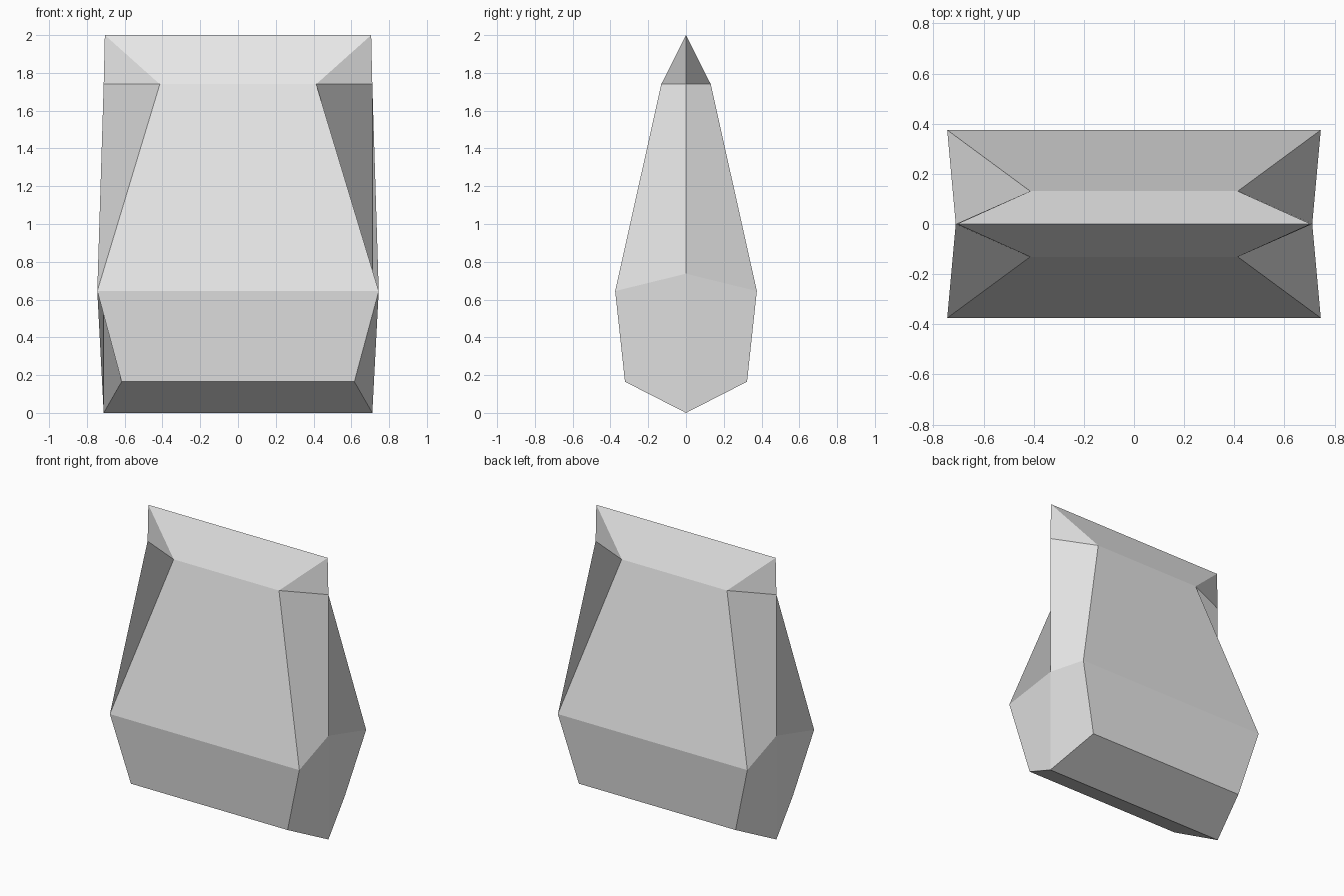
import bpy
import bmesh

cube = bpy.data.objects.get("Cube")
if cube:
    bpy.data.objects.remove(cube, do_unlink=True)

# One plain grey material
GREY = (0.8, 0.8, 0.8, 1.0)
mat = bpy.data.materials.new("plain_grey")
mat.use_nodes = True
mat.diffuse_color = GREY
mat.node_tree.nodes["Principled BSDF"].inputs["Base Color"].default_value = GREY

# Corner points for one quarter, as (x, y, z)
POINTS = {
    "ridge": (0.705, 0, 2.0),
    "notch_top": (0.711, 0, 1.74),
    "notch_base": (0.711, 0, 0.737),
    "keel": (0.711, 0, 0),
    "shoulder": (0.414, 0.131, 1.74),
    "belly": (0.745, 0.375, 0.645),
    "foot": (0.616, 0.323, 0.165),
}

bm = bmesh.new()
verts = {}


def corner(name, sx, sy):
    """Return the mirrored corner, sharing points on the centre plane."""
    x, y, z = POINTS[name]
    key = (name, sx, sy if y else 0)
    if key not in verts:
        verts[key] = bm.verts.new((sx * x, sy * y, z))
    return verts[key]


# Broad front and back panels, from ridge down to keel
profile = ["ridge", "shoulder", "belly", "foot", "keel"]
for sy in (-1, 1):
    for upper, lower in zip(profile, profile[1:]):
        bm.faces.new([corner(upper, -1, sy), corner(lower, -1, sy),
                      corner(lower, 1, sy), corner(upper, 1, sy)])

# End facets; the first corner sets which way each bent quad folds
for sx in (-1, 1):
    for sy in (-1, 1):
        if sx * sy < 0:
            upper = ["shoulder", "notch_top", "notch_base", "belly"]
            lower = ["belly", "notch_base", "keel", "foot"]
        else:
            upper = ["notch_top", "notch_base", "belly", "shoulder"]
            lower = ["notch_base", "keel", "foot", "belly"]
        for names in (["ridge", "notch_top", "shoulder"], upper, lower):
            if sx * sy < 0:
                # Reverse the winding but keep the same first corner
                names = names[:1] + names[:0:-1]
            bm.faces.new([corner(n, sx, sy) for n in names])

# Turn any inward face outward
bm.normal_update()
bmesh.ops.recalc_face_normals(bm, faces=bm.faces)

mesh = bpy.data.meshes.new("faceted_block")
bm.to_mesh(mesh)
bm.free()
mesh.materials.append(mat)
block = bpy.data.objects.new("faceted_block", mesh)
bpy.context.collection.objects.link(block)
